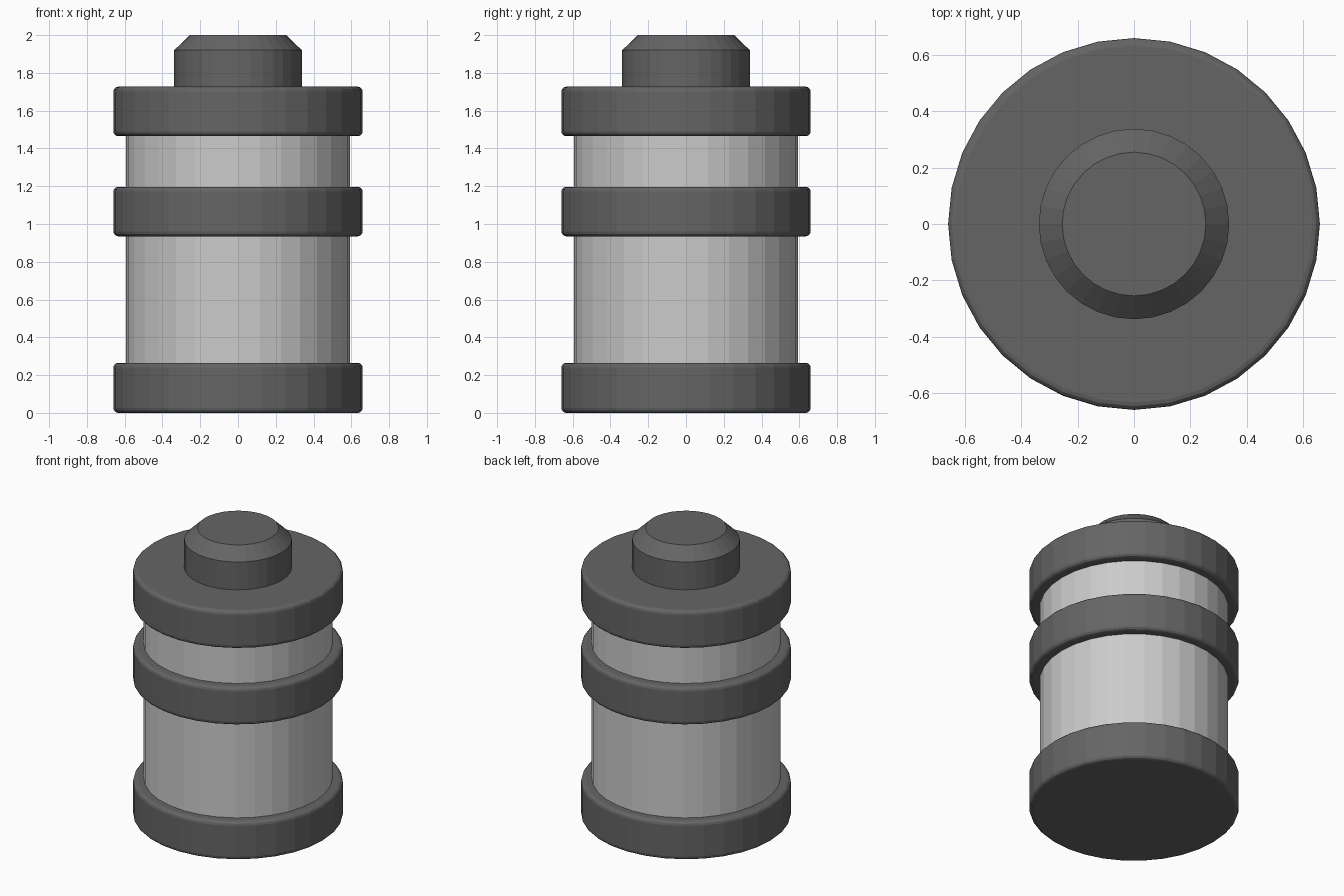
import bpy, bmesh, math

if "Cube" in bpy.data.objects:
    bpy.data.objects.remove(bpy.data.objects["Cube"])

SIDES = 32

dark = bpy.data.materials.new("dark_grey")
dark.diffuse_color = (0.13, 0.13, 0.13, 1)
dark.use_nodes = True
dark.node_tree.nodes["Principled BSDF"].inputs["Base Color"].default_value = dark.diffuse_color


def lathe(name, profile, mat=None):
    """Capped, flat-shaded turned solid from (radius, z) points, bottom to top."""
    bm = bmesh.new()
    rings = []
    for r, z in profile:
        rings.append([bm.verts.new((r * math.cos(2 * math.pi * i / SIDES),
                                    r * math.sin(2 * math.pi * i / SIDES), z))
                      for i in range(SIDES)])
    for low, high in zip(rings, rings[1:]):
        for i in range(SIDES):
            j = (i + 1) % SIDES
            bm.faces.new((low[i], low[j], high[j], high[i]))
    bm.faces.new(rings[0][::-1])
    bm.faces.new(rings[-1])
    mesh = bpy.data.meshes.new(name)
    bm.to_mesh(mesh)
    bm.free()
    obj = bpy.data.objects.new(name, mesh)
    bpy.context.collection.objects.link(obj)
    if mat:
        mesh.materials.append(mat)
    return obj


def band(name, z0, z1, r=0.66, b=0.026):
    """Thick disc with rounded rims."""
    arc = [(r - b + b * math.cos(a), b * math.sin(a))
           for a in (0, math.pi / 6, math.pi / 3, math.pi / 2)]
    bottom = [(x, z0 + b - h) for x, h in reversed(arc)]
    top = [(x, z1 - b + h) for x, h in arc]
    lathe(name, bottom + top, dark)


# Main body
lathe("body", [(0.593, 0.1), (0.593, 1.6)])

# Three dark bands around the body
band("base_band", 0.0, 0.265)
band("middle_band", 0.935, 1.197)
band("top_band", 1.465, 1.727)

# Chamfered cap knob
lathe("top_knob", [(0.338, 1.6), (0.338, 1.92), (0.255, 2.0)], dark)
